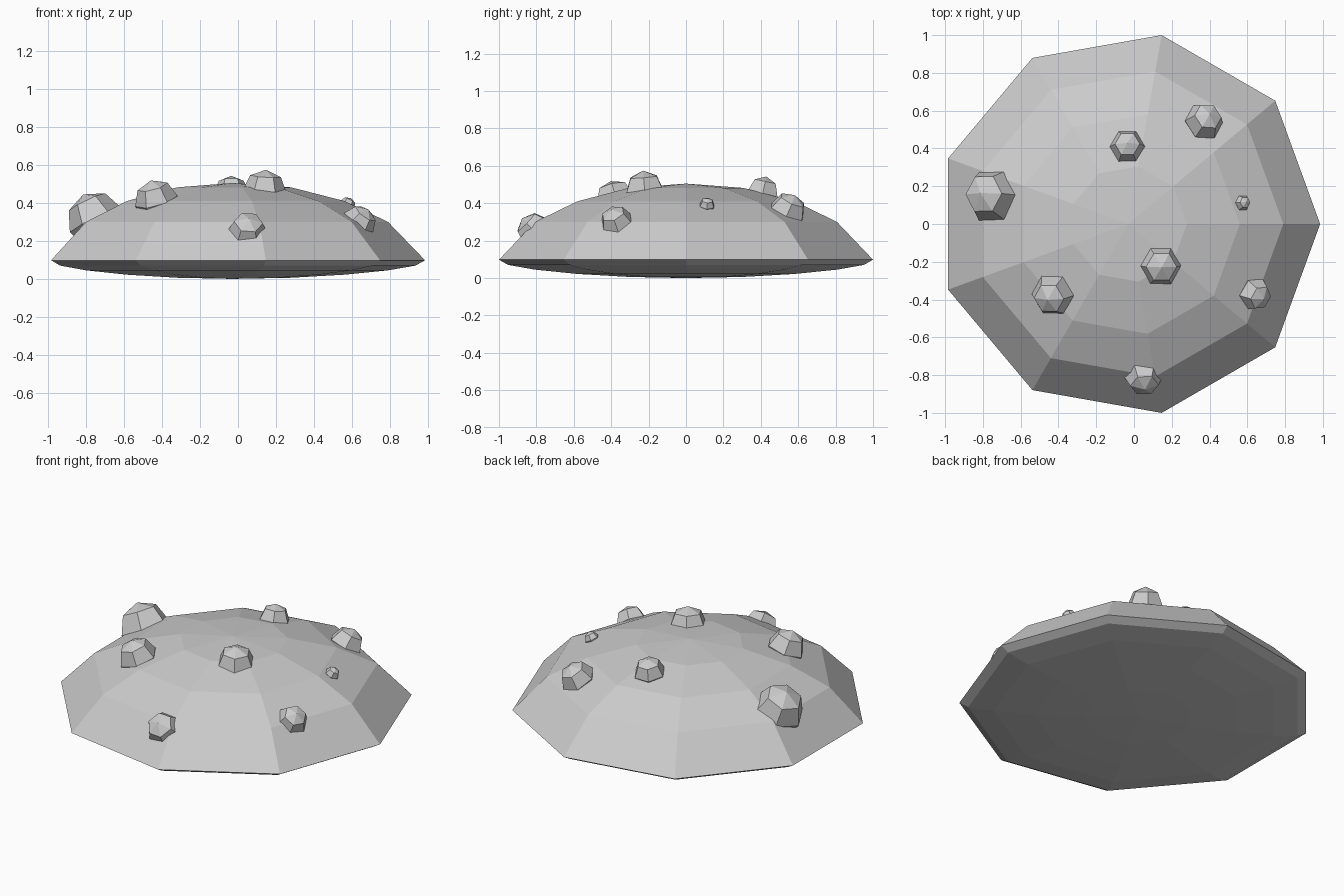
import bpy, bmesh
from math import sin, cos, pi, atan2, radians
from mathutils import Vector

if "Cube" in bpy.data.objects:
    bpy.data.objects.remove(bpy.data.objects["Cube"])

CX = -0.03


def make_object(name, bm):
    bmesh.ops.recalc_face_normals(bm, faces=bm.faces)
    me = bpy.data.meshes.new(name)
    bm.to_mesh(me)
    bm.free()
    ob = bpy.data.objects.new(name, me)
    bpy.context.collection.objects.link(ob)
    return ob


def lathe(name, profile, sides):
    """Revolve (radius, z) points; radius 0 at both ends makes poles."""
    bm = bmesh.new()
    rings = []
    for r, z in profile:
        n = 1 if r == 0 else sides
        rings.append([bm.verts.new((r * cos(2 * pi * i / sides), r * sin(2 * pi * i / sides), z))
                      for i in range(n)])
    for a, b in zip(rings, rings[1:]):
        for i in range(sides):
            j = (i + 1) % sides
            quad = [a[i % len(a)], a[j % len(a)], b[j % len(b)], b[i % len(b)]]
            bm.faces.new(list(dict.fromkeys(quad)))
    return make_object(name, bm)


# Nine-sided cap with a shallow underside
cap = lathe("mushroom_cap", [(0, 0.505), (0.31, 0.482), (0.59, 0.41), (0.82, 0.30),
                             (1.0154, 0.098), (0.965, 0.07), (0.82, 0.045),
                             (0.59, 0.022), (0.31, 0.006), (0, 0)], 9)
cap.location.x = CX

# Six-sided warts leaning outward: x, y, z, radius, tilt in degrees
warts = [
    (0.14, -0.22, 0.46, 0.115, 6),
    (-0.43, -0.375, 0.41, 0.115, 20),
    (-0.75, 0.15, 0.31, 0.150, 26),
    (-0.035, 0.41, 0.452, 0.093, 12),
    (0.37, 0.54, 0.352, 0.105, 30),
    (0.575, 0.112, 0.388, 0.043, 28),
    (0.635, -0.37, 0.295, 0.092, 40),
    (0.05, -0.80, 0.245, 0.107, 46),
]
for k, (x, y, z, r, tilt) in enumerate(warts):
    ob = lathe(f"wart_{k + 1}", [(r * sin(pi * i / 4) if 0 < i < 4 else 0, r * cos(pi * i / 4))
                                 for i in range(5)], 6)
    az, t = atan2(y, x - CX), radians(tilt)
    axis = Vector((sin(t) * cos(az), sin(t) * sin(az), cos(t)))
    ob.rotation_euler = Vector((0, 0, 1)).rotation_difference(axis).to_euler()
    ob.location = (x, y, z)
